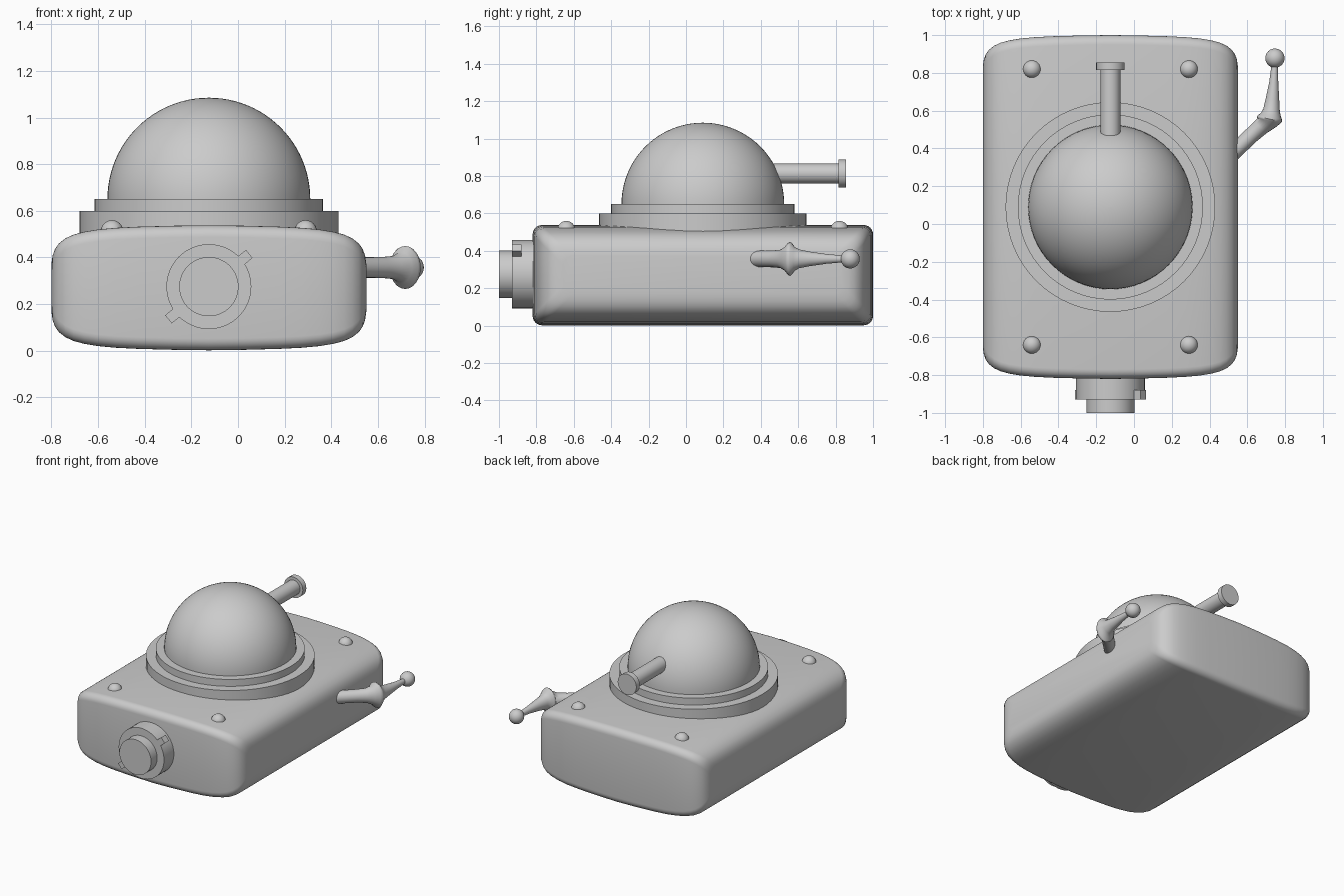
import bpy, bmesh, math
from mathutils import Vector, Matrix

if "Cube" in bpy.data.objects:
    bpy.data.objects.remove(bpy.data.objects["Cube"])

grey = bpy.data.materials.new("plain_grey")
grey.diffuse_color = (0.6, 0.6, 0.6, 1)
grey.use_nodes = True
grey.node_tree.nodes["Principled BSDF"].inputs["Base Color"].default_value = grey.diffuse_color
CX, CY = -0.125, 0.09          # centre of body and dome


def finish(name, bm, angle=35):
    bmesh.ops.recalc_face_normals(bm, faces=bm.faces)
    me = bpy.data.meshes.new(name)
    bm.to_mesh(me)
    bm.free()
    me.materials.append(grey)
    for p in me.polygons:
        p.use_smooth = True
    me.set_sharp_from_angle(angle=math.radians(angle))
    ob = bpy.data.objects.new(name, me)
    bpy.context.collection.objects.link(ob)
    return ob


def loft(name, rings, angle=35):
    """Skin a list of equal-length point rings and cap both ends."""
    bm = bmesh.new()
    vs = [[bm.verts.new(p) for p in r] for r in rings]
    n = len(vs[0])
    for a, b in zip(vs, vs[1:]):
        for i in range(n):
            j = (i + 1) % n
            bm.faces.new((a[i], a[j], b[j], b[i]))
    bm.faces.new(vs[0][::-1])
    bm.faces.new(vs[-1])
    return finish(name, bm, angle)


def lathe(name, profile, origin, axis="Z", n=64):
    """Revolve (radius, distance) points about an axis through origin."""
    rings = []
    for r, h in profile:
        ring = []
        for i in range(n):
            a = 2 * math.pi * i / n
            c, s = r * math.cos(a), r * math.sin(a)
            ring.append(Vector(origin) + Vector((c, s, h) if axis == "Z" else (c, h, s)))
        rings.append(ring)
    return loft(name, rings)


def ball(name, loc, r):
    bm = bmesh.new()
    bmesh.ops.create_uvsphere(bm, u_segments=24, v_segments=16, radius=r,
                              matrix=Matrix.Translation(loc))
    return finish(name, bm, 60)


# body: rounded rectangles across y-z, shrinking towards the two long sides
def body_section(x, inset, r=0.05, steps=6):
    hy, hz = 0.91 - inset, 0.268 - inset
    pts = []
    for k, (sy, sz) in enumerate(((1, 1), (-1, 1), (-1, -1), (1, -1))):
        for i in range(steps + 1):
            a = math.pi / 2 * (k + i / steps)
            pts.append((CX + x, CY + sy * (hy - r) + r * math.cos(a),
                        0.27 + sz * (hz - r) + r * math.sin(a)))
    return pts


curve = [(0, 0), (0.15, 0.002), (0.3, 0.006), (0.4, 0.011), (0.475, 0.018), (0.535, 0.028),
         (0.58, 0.04), (0.615, 0.056), (0.643, 0.078), (0.66, 0.102), (0.67, 0.13), (0.675, 0.165)]
half = [(-x, d) for x, d in curve[:0:-1]]
loft("body", [body_section(x, d) for x, d in half + curve], 50)

# stepped collar and dome
lathe("collar", [(0.555, 0.48), (0.555, 0.6), (0.49, 0.6), (0.49, 0.65), (0.3, 0.65)], (CX, CY, 0))
R = 0.435
dome = [(R, -0.03)] + [(R * math.cos(t), R * math.sin(t))
                       for t in (math.pi / 2 * i / 24 for i in range(24))] + [(0.002, R)]
lathe("dome", dome, (CX, CY, 0.65))

# four corner rivets
for x in (-0.54, 0.29):
    for y in (-0.64, 0.82):
        ball("rivet", (x, y, 0.512), 0.048)

# barrel with flared tip
lathe("barrel", [(0.053, 0.4), (0.053, 0.815), (0.075, 0.815), (0.075, 0.855)],
      (CX, 0, 0.813), "Y", 32)

# front knob with two lugs
lathe("front_knob", [(0.182, -0.78), (0.182, -0.93), (0.127, -0.93), (0.127, -1.0)],
      (CX, 0, 0.275), "Y")
for k in (0, 1):
    bm = bmesh.new()
    bmesh.ops.create_cube(bm, size=1, matrix=Matrix.Translation((CX, -0.905, 0.275))
                          @ Matrix.Rotation(-math.radians(39) + math.pi * k, 4, "Y")
                          @ Matrix.Translation((0.19, 0, 0))
                          @ Matrix.Diagonal((0.066, 0.05, 0.045, 1)))
    finish("knob_lug", bm)

# bent side lever: x, y, heading in degrees, half width, half height
stations = [(0.48, 0.335, 44, 0.042, 0.043), (0.62, 0.468, 44, 0.042, 0.045),
            (0.67, 0.512, 48, 0.045, 0.05), (0.7, 0.535, 62, 0.053, 0.066),
            (0.712, 0.547, 75, 0.064, 0.086), (0.717, 0.556, 78, 0.068, 0.092),
            (0.72, 0.566, 80, 0.064, 0.084), (0.724, 0.58, 82, 0.053, 0.064),
            (0.728, 0.605, 84, 0.044, 0.05), (0.733, 0.66, 85, 0.036, 0.039),
            (0.74, 0.75, 86, 0.024, 0.026), (0.745, 0.85, 87, 0.016, 0.017)]
rings = []
for x, y, deg, w, h in stations:
    side = Vector((math.sin(math.radians(deg)), -math.cos(math.radians(deg)), 0))
    rings.append([Vector((x, y, 0.357)) + side * w * math.cos(a) + Vector((0, 0, h * math.sin(a)))
                  for a in (2 * math.pi * i / 24 for i in range(24))])
loft("lever", rings, 60)
ball("lever_ball", (0.746, 0.878, 0.357), 0.051)
